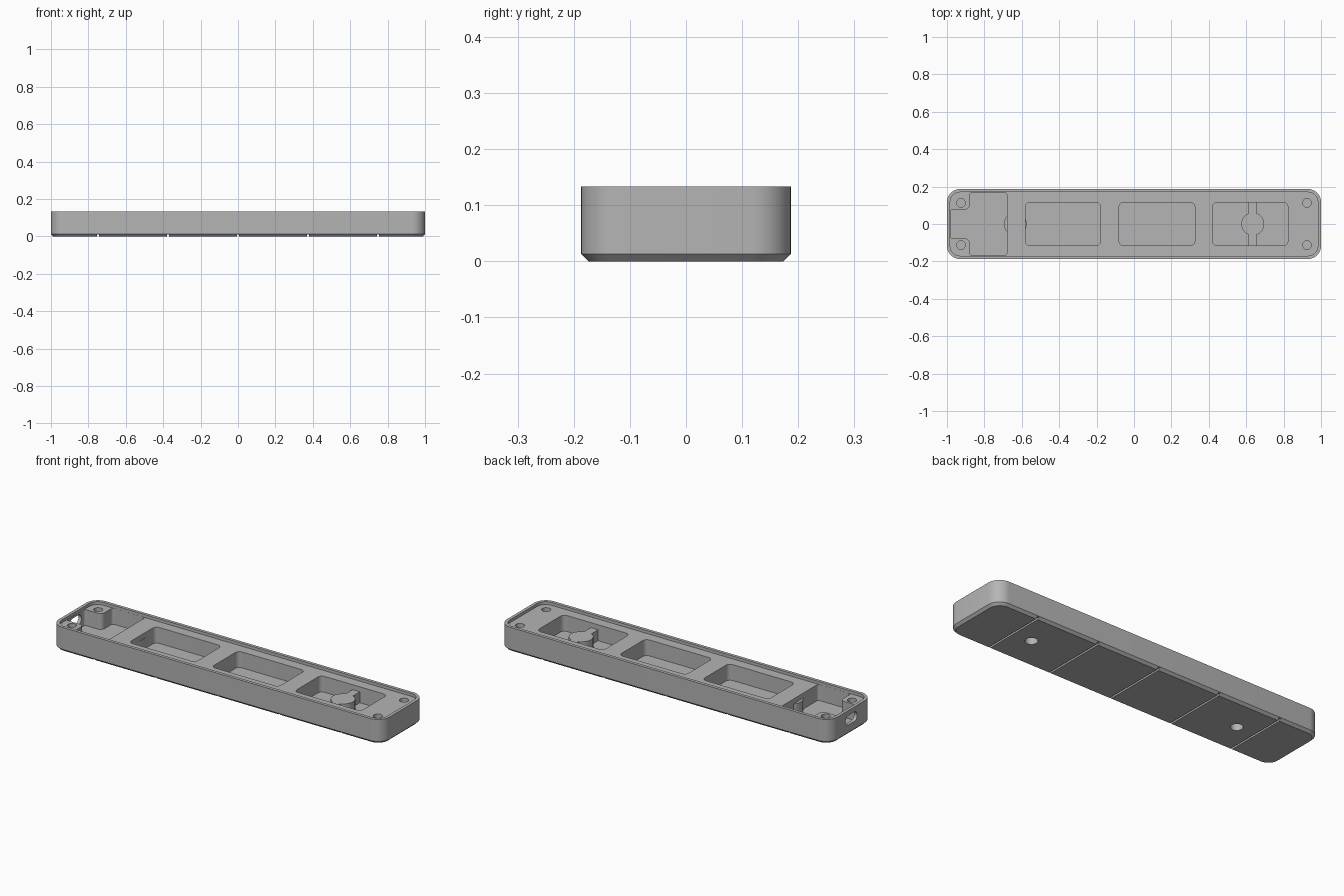
import bpy, bmesh, math

cube = bpy.data.objects.get("Cube")
if cube:
    bpy.data.objects.remove(cube, do_unlink=True)

grey = bpy.data.materials.new("plain grey")
grey.use_nodes = True
grey.diffuse_color = (0.46, 0.46, 0.46, 1)
grey.node_tree.nodes["Principled BSDF"].inputs["Base Color"].default_value = grey.diffuse_color


def outline(x0, x1, y0, y1, r, steps=10):
    """Rounded rectangle as a list of 2D points."""
    if r == 0:
        return [(x1, y1), (x0, y1), (x0, y0), (x1, y0)]
    pts = []
    corners = [(x1 - r, y1 - r), (x0 + r, y1 - r), (x0 + r, y0 + r), (x1 - r, y0 + r)]
    for i, (cx, cy) in enumerate(corners):
        for k in range(steps + 1):
            a = math.pi / 2 * (i + k / steps)
            pts.append((cx + r * math.cos(a), cy + r * math.sin(a)))
    return pts


def circle(x, y, r, steps=40):
    return [(x + r * math.cos(math.tau * k / steps), y + r * math.sin(math.tau * k / steps))
            for k in range(steps)]


def loft(name, layers, to_3d=lambda x, y, z: (x, y, z)):
    """Closed solid through stacked outlines of equal point count."""
    bm = bmesh.new()
    rings = [[bm.verts.new(to_3d(x, y, z)) for x, y in pts] for pts, z in layers]
    bm.faces.new(rings[0][::-1])
    bm.faces.new(rings[-1])
    n = len(rings[0])
    for low, high in zip(rings, rings[1:]):
        for i in range(n):
            j = (i + 1) % n
            bm.faces.new((low[i], low[j], high[j], high[i]))
    bmesh.ops.recalc_face_normals(bm, faces=bm.faces)
    mesh = bpy.data.meshes.new(name)
    bm.to_mesh(mesh)
    bm.free()
    mesh.materials.append(grey)
    obj = bpy.data.objects.new(name, mesh)
    bpy.context.collection.objects.link(obj)
    return obj


def prism(name, pts, z0, z1):
    return loft(name, [(pts, z0), (pts, z1)])


TOP, LEDGE, FLOOR, BOSS_TOP = 0.133, 0.117, 0.03, 0.09
HALF_Y, CHAMFER, RADIUS = 0.187, 0.013, 0.07
BOSS_X, SCREW_X, SCREW_Y = 0.635, 0.925, 0.113

# Outer shell with a chamfered underside
full = outline(-1, 1, -HALF_Y, HALF_Y, RADIUS)
inset = outline(-1 + CHAMFER, 1 - CHAMFER, -HALF_Y + CHAMFER, HALF_Y - CHAMFER, RADIUS - CHAMFER)
body = loft("tray_body", [(inset, 0), (full, CHAMFER), (full, TOP)])

steps = []


def cut(obj):
    steps.append(("DIFFERENCE", obj))


def add(obj):
    steps.append(("UNION", obj))


# Recess for a lid, inside the rim
cut(prism("lid_recess", outline(-0.983, 0.983, -0.17, 0.17, 0.053), LEDGE, 0.2))

# Three rounded pockets
for x0, x1 in ((-0.58, -0.178), (-0.08, 0.325), (0.42, 0.823)):
    cut(prism("pocket", outline(x0, x1, -0.115, 0.115, 0.025), FLOOR, 0.2))

# End compartment: a wide bay and a narrow bay between the screw posts
cut(prism("wide_bay", outline(-0.878, -0.68, -0.1695, 0.1695, 0.015), FLOOR, 0.2))
cut(prism("narrow_bay", outline(-0.982, -0.8, -0.078, 0.078, 0.012), FLOOR, 0.2))

# Rounding on the inner corner of each screw post
for s in (-1, 1):
    r = 0.025
    cx, cy = -0.878 - r, 0.078 + r
    arc = [(cx + r * math.cos(a), s * (cy - r * math.sin(a)))
           for a in (math.pi / 2 * k / 8 for k in range(9))]
    cut(prism("post_rounding", arc + [(-0.91, s * 0.07), (-0.87, s * 0.07), (-0.87, s * cy)],
              FLOOR, 0.2))

# Bosses over the underside holes, with a rib across the last pocket
for x in (-BOSS_X, BOSS_X):
    add(prism("boss", circle(x, 0, 0.061), 0.02, BOSS_TOP))
add(prism("rib", outline(0.612, 0.656, -0.125, 0.125, 0), 0.02, BOSS_TOP))

# Blind holes: underside and lid screws
for x in (-BOSS_X, BOSS_X):
    cut(prism("underside_hole", circle(x, 0, 0.031), -0.1, 0.06))
for x in (-SCREW_X, SCREW_X):
    for y in (-SCREW_Y, SCREW_Y):
        cut(prism("screw_hole", circle(x, y, 0.023), 0.045, 0.2))

# Cable slot through the end wall
slot = outline(-0.05, 0.05, 0.054, 0.106, 0.0255)
cut(loft("cable_slot", [(slot, -1.1), (slot, -0.95)], lambda y, z, x: (x, y, z)))

# Grooves across the underside
for i in range(-2, 3):
    x = i * 0.374
    cut(prism("groove", outline(x - 0.005, x + 0.005, -0.3, 0.3, 0), -0.1, 0.011))

# Carry out all cuts and joins, then drop the helper solids
for operation, tool in steps:
    tool.hide_render = True
    mod = body.modifiers.new(tool.name, "BOOLEAN")
    mod.operation = operation
    mod.solver = "EXACT"
    mod.object = tool
bpy.context.view_layer.update()
graph = bpy.context.evaluated_depsgraph_get()
finished = bpy.data.meshes.new_from_object(body.evaluated_get(graph))
body.modifiers.clear()
body.data = finished
for _, tool in steps:
    bpy.data.objects.remove(tool, do_unlink=True)
finished.materials.clear()
finished.materials.append(grey)
finished.polygons.foreach_set("material_index", [0] * len(finished.polygons))

bpy.ops.object.select_all(action="DESELECT")
body.select_set(True)
bpy.context.view_layer.objects.active = body
bpy.ops.object.shade_smooth_by_angle(angle=math.radians(30))
